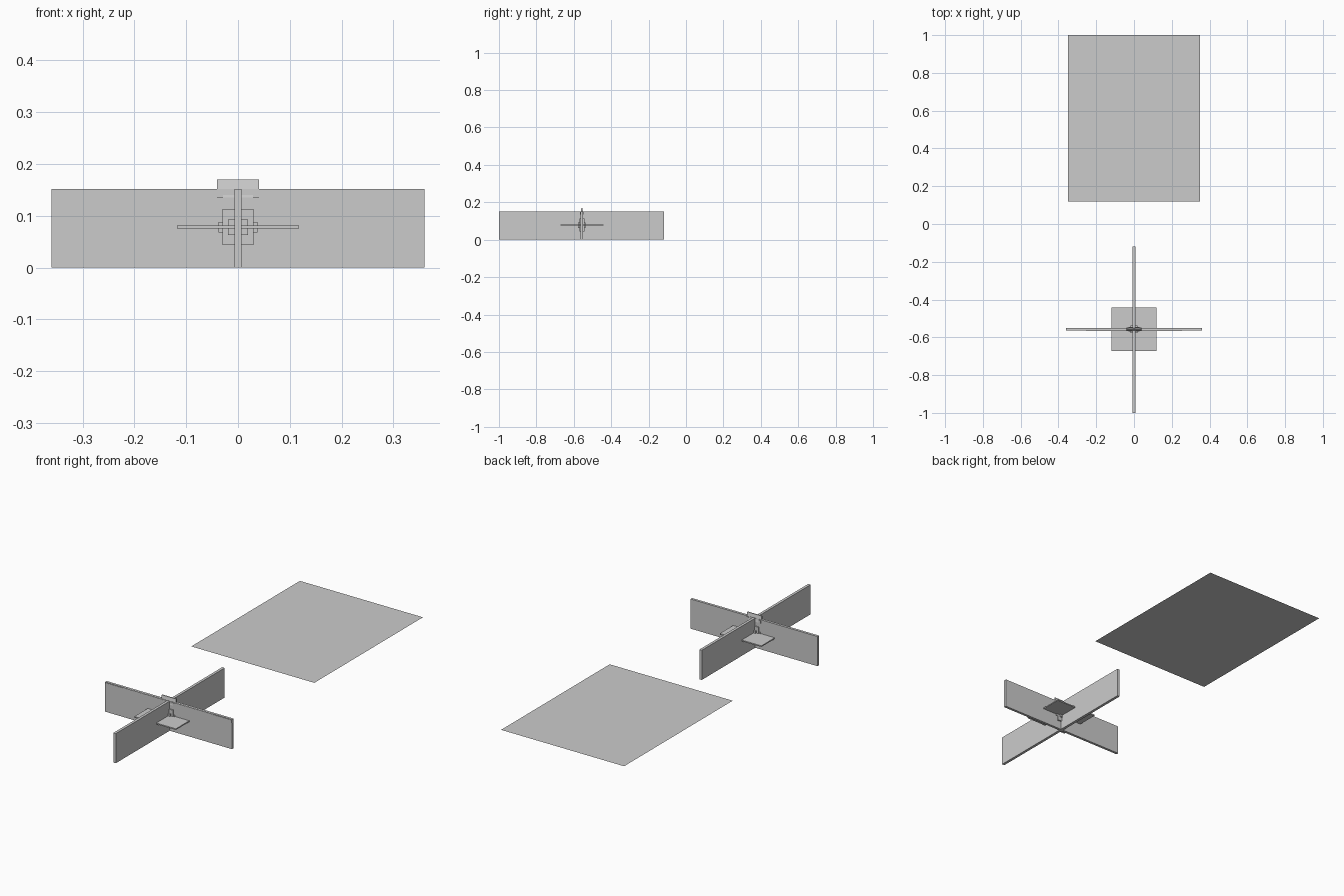
import bpy, bmesh

if "Cube" in bpy.data.objects:
    bpy.data.objects.remove(bpy.data.objects["Cube"])

CY, CZ = -0.557, 0.078   # centre of the crossed panels


def mesh_object(name, bm):
    me = bpy.data.meshes.new(name)
    bm.to_mesh(me)
    bm.free()
    ob = bpy.data.objects.new(name, me)
    bpy.context.collection.objects.link(ob)
    return ob


def box(name, x, y, z, taper=1.0):
    """Box from (min, max) ranges; taper narrows the top in y."""
    bm = bmesh.new()
    bmesh.ops.create_cube(bm, size=1)
    for v in bm.verts:
        t = taper if v.co.z > 0 else 1.0
        v.co.x = (x[0] + x[1]) / 2 + v.co.x * (x[1] - x[0])
        v.co.y = (y[0] + y[1]) / 2 + v.co.y * (y[1] - y[0]) * t
        v.co.z = (z[0] + z[1]) / 2 + v.co.z * (z[1] - z[0])
    return mesh_object(name, bm)


# Two crossed upright panels and the small level plate
box("long_panel", (-0.007, 0.007), (-1.0, -0.118), (0, 0.152))
box("cross_panel", (-0.36, 0.36), (CY - 0.0065, CY + 0.0065), (0, 0.152))
box("level_plate", (-0.118, 0.118), (CY - 0.115, CY + 0.115), (0.075, 0.081))

# Thin trim strip along the top front of the cross panel
box("trim_strip", (-0.36, 0.36), (CY - 0.008, CY - 0.006), (0.135, 0.149))
box("trim_lip", (-0.253, 0.253), (CY - 0.0085, CY - 0.006), (0.147, 0.151))

# Stepped hub at the crossing
for i, (hx, hy, hz) in enumerate([(0.038, 0.010, 0.010),
                                  (0.030, 0.013, 0.035),
                                  (0.019, 0.020, 0.015)]):
    box(f"hub_step_{i + 1}", (-hx, hx), (CY - hy, CY + hy), (CZ - hz, CZ + hz))

# Tapered crest above the crossing, with side blocks
box("crest", (-0.041, 0.041), (CY - 0.009, CY + 0.009), (0.135, 0.17), 0.25)
for s in (-1, 1):
    a, b = sorted((s * 0.029, s * 0.041))
    box("crest_block", (a, b), (CY - 0.010, CY + 0.010), (0.135, 0.149))

# Separate flat sheet behind
bm = bmesh.new()
vs = [bm.verts.new((x, y, 0.076)) for x, y in
      ((-0.349, 0.12), (0.349, 0.12), (0.349, 1.0), (-0.349, 1.0))]
bm.faces.new(vs)
mesh_object("flat_sheet", bm)
